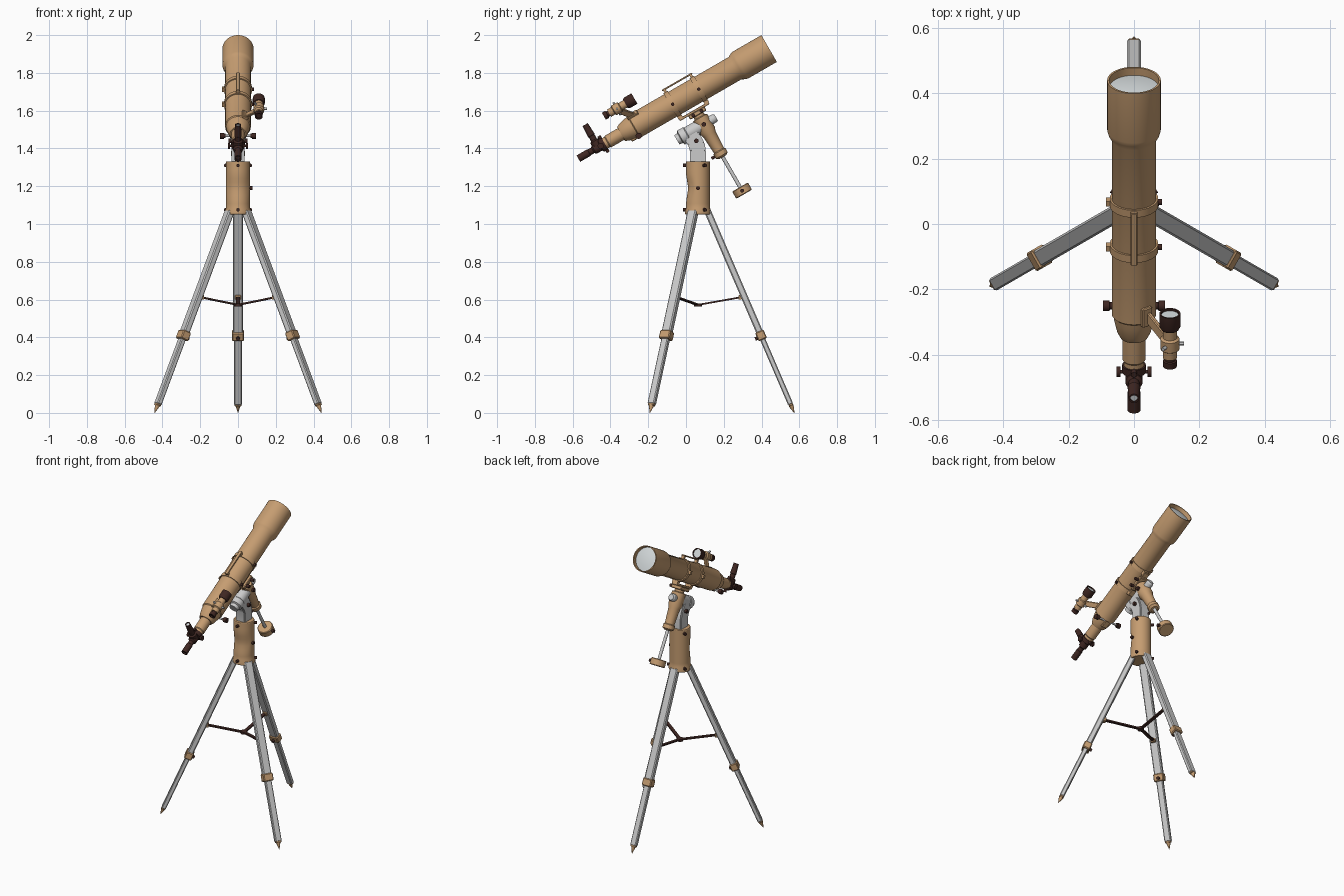
import bpy, bmesh, math
from mathutils import Vector, Matrix

def material(name, rgb):
    m = bpy.data.materials.new(name)
    m.diffuse_color = (*rgb, 1)
    return m

TAN = material("warm tan", (0.56, 0.335, 0.165))
DARK = material("dark brown", (0.05, 0.02, 0.016))
GREY = material("light grey metal", (0.60, 0.60, 0.60))
GLASS = material("lens glass", (0.66, 0.70, 0.71))

# Tilted optical frame: s runs back from the front rim, p is perpendicular (upward)
O = Vector((0, 0.44, 1.929))
BACK = Vector((0, -math.cos(math.radians(30)), -0.5))
UP = Vector((0, -0.5, math.cos(math.radians(30))))
X = Vector((1, 0, 0))
Z = Vector((0, 0, 1))

def P(x, s, p):
    return O + X * x + BACK * s + UP * p

def finish(name, bm, mat):
    bmesh.ops.remove_doubles(bm, verts=bm.verts, dist=1e-6)
    bmesh.ops.recalc_face_normals(bm, faces=bm.faces)
    me = bpy.data.meshes.new(name)
    bm.to_mesh(me)
    bm.free()
    me.materials.append(mat)
    ob = bpy.data.objects.new(name, me)
    bpy.context.collection.objects.link(ob)
    return ob

def lathe(name, origin, axis, profile, mat, seg=40):
    """Revolve (radius, height) points round an axis."""
    bm = bmesh.new()
    q = axis.to_track_quat('Z', 'Y')
    vs = [bm.verts.new(origin + q @ Vector((r, 0, h))) for r, h in profile]
    es = [bm.edges.new(e) for e in zip(vs, vs[1:])]
    bmesh.ops.spin(bm, geom=vs + es, cent=origin, axis=axis, angle=2 * math.pi, steps=seg, use_merge=True)
    return finish(name, bm, mat)

def rod(name, a, b, r, mat, r2=None, seg=24):
    d = b - a
    return lathe(name, a, d.normalized(), [(0, 0), (r, 0), (r if r2 is None else r2, d.length), (0, d.length)], mat, seg)

def beam(name, a, b, side, w, t, mat, bevel=0.0):
    """Box from a to b, w wide along side and t thick."""
    d = (b - a).normalized()
    side = (side - d * side.dot(d)).normalized()
    rot = Matrix((side, d.cross(side), d)).transposed().to_4x4()
    bm = bmesh.new()
    bmesh.ops.create_cube(bm, size=1, matrix=Matrix.Translation((a + b) / 2) @ rot @ Matrix.Diagonal((w, t, (b - a).length, 1)))
    if bevel:
        bmesh.ops.bevel(bm, geom=bm.edges[:], offset=bevel, segments=1, affect='EDGES')
    return finish(name, bm, mat)

# Main tube, open dew shield and rear cell
lathe("main_tube", O, BACK, [(0, 0.03), (0.075, 0.03), (0.076, 0), (0.082, 0), (0.082, 0.175), (0.078, 0.19),
      (0.068, 0.208), (0.068, 0.825), (0.063, 0.83), (0.060, 0.85), (0.052, 0.885), (0.042, 0.905), (0, 0.905)], TAN, 64)
lathe("front_lens", O, BACK, [(0, 0.018), (0.04, 0.02), (0.0755, 0.026), (0, 0.029)], GLASS, 64)
lathe("focuser_tube", O, BACK, [(0, 0.88), (0.035, 0.88), (0.035, 0.985), (0.031, 0.99), (0.031, 1.02), (0, 1.02)], TAN)

# Focuser pinion and knobs
beam("focuser_rack_box", P(0, 0.80, -0.048), P(0, 0.875, -0.048), X, 0.04, 0.035, TAN, 0.004)
rod("focuser_shaft", P(-0.08, 0.829, -0.055), P(0.08, 0.829, -0.055), 0.006, GREY)
for k in (-1, 1):
    lathe("focuser_knob", P(0.066 * k, 0.829, -0.055), X * k,
          [(0, 0), (0.011, 0), (0.011, 0.008), (0.016, 0.009), (0.016, 0.029), (0, 0.029)], DARK)

# Eyepiece holder with straight and upright barrels
lathe("eyepiece_holder", O, BACK, [(0, 1.005), (0.036, 1.005), (0.036, 1.03), (0.026, 1.035), (0.026, 1.07),
      (0.017, 1.078), (0.017, 1.10), (0.0195, 1.102), (0.0195, 1.166), (0.013, 1.166), (0.012, 1.158), (0, 1.158)], DARK)
lathe("upright_eyepiece", P(0, 1.045, 0), UP, [(0, 0), (0.026, 0), (0.026, 0.038), (0.017, 0.045), (0.017, 0.07),
      (0.0195, 0.072), (0.016, 0.138), (0.011, 0.138), (0.011, 0.132), (0, 0.132)], DARK)
rod("eyepiece_glass", P(0, 1.045, 0.13), P(0, 1.045, 0.134), 0.0108, GLASS)
for k in (-1, 1):
    rod("holder_screw", P(0.02 * k, 1.03, 0), P(0.048 * k, 1.03, 0), 0.006, DARK)
    rod("holder_screw_head", P(0.042 * k, 1.03, 0), P(0.054 * k, 1.03, 0), 0.016, DARK)
    rod("clamp_screw", P(0, 1.012, 0.03 * k), P(0, 1.012, 0.05 * k), 0.009, DARK)

# Finder scope and its bracket
F = P(0.11, 0.75, 0.127)
lathe("finder_front", F, BACK, [(0, 0.012), (0.027, 0.012), (0.027, 0), (0.032, 0), (0.032, 0.045), (0.027, 0.055), (0, 0.055)], DARK)
rod("finder_lens", F + BACK * 0.007, F + BACK * 0.011, 0.0268, GLASS)
lathe("finder_body", F, BACK, [(0, 0.052), (0.022, 0.052), (0.022, 0.085), (0.029, 0.09), (0.029, 0.125),
      (0.022, 0.13), (0.022, 0.155), (0, 0.155)], TAN)
lathe("finder_eyepiece", F, BACK, [(0, 0.15), (0.016, 0.15), (0.016, 0.165), (0.021, 0.167), (0.021, 0.187),
      (0.014, 0.187), (0.014, 0.18), (0, 0.18)], DARK)
beam("finder_bracket", P(0.038, 0.80, 0.05), P(0.10, 0.852, 0.115), BACK, 0.035, 0.014, TAN, 0.003)
beam("finder_foot", P(0.038, 0.77, 0.057), P(0.038, 0.835, 0.057), Vector((0.8, 0, 0)) + UP * -0.55, 0.035, 0.016, TAN, 0.003)
for a in (0, 120, 240):
    d = X * math.cos(math.radians(a)) + UP * math.sin(math.radians(a))
    rod("finder_screw", F + BACK * 0.107 + d * 0.025, F + BACK * 0.107 + d * 0.043, 0.006, GREY, seg=12)

# Tube rings, carrying handle and dovetail
for s in (0.43, 0.59):
    lathe("tube_ring", O, BACK, [(0.066, s - 0.013), (0.074, s - 0.013), (0.074, s + 0.013), (0.066, s + 0.013), (0.066, s - 0.013)], TAN, 64)
    beam("handle_post", P(0, s, 0.07), P(0, s, 0.09), X, 0.02, 0.014, TAN)
    beam("ring_foot", P(0, s, -0.07), P(0, s, -0.086), X, 0.04, 0.026, TAN)
    beam("ring_hinge", P(-0.079, s, -0.012), P(-0.079, s, 0.012), X, 0.014, 0.018, TAN)
    rod("ring_knob", P(0.072, s, 0), P(0.086, s, 0), 0.009, DARK, seg=16)
beam("carry_handle", P(0, 0.418, 0.09), P(0, 0.602, 0.09), X, 0.02, 0.009, TAN, 0.002)
beam("dovetail_bar", P(0, 0.42, -0.09), P(0, 0.60, -0.09), X, 0.04, 0.014, TAN, 0.002)
beam("saddle", P(0, 0.45, -0.106), P(0, 0.55, -0.106), X, 0.075, 0.024, TAN, 0.004)
for s in (0.475, 0.525):
    rod("saddle_knob", P(0.03, s, -0.106), P(0.06, s, -0.106), 0.010, DARK, seg=16)

# Declination housing, counterweight shaft and weight
D = P(0, 0.50, 0)
DOWN = -UP
lathe("declination_housing", D, DOWN, [(0, 0.11), (0.03, 0.11), (0.03, 0.13), (0.043, 0.135), (0.044, 0.215), (0.036, 0.235),
      (0.03, 0.335), (0.036, 0.34), (0.036, 0.365), (0.022, 0.375), (0, 0.375)], TAN)
rod("declination_screw", P(0.025, 0.50, -0.175), P(0.056, 0.50, -0.175), 0.012, DARK)
rod("housing_screw", P(0, 0.51, -0.352), P(0, 0.555, -0.352), 0.008, DARK)
rod("counterweight_shaft", P(0, 0.50, -0.36), P(0, 0.50, -0.60), 0.010, GREY)
lathe("counterweight", D, DOWN, [(0, 0.558), (0.044, 0.558), (0.048, 0.562), (0.048, 0.598), (0.044, 0.602), (0, 0.602)], TAN)
rod("counterweight_screw", P(0.04, 0.50, -0.58), P(0.062, 0.50, -0.58), 0.010, DARK)

# Polar axis head and grey neck
lathe("polar_housing", P(0, 0, -0.175), BACK, [(0, 0.50), (0.038, 0.50), (0.038, 0.60), (0.042, 0.605), (0.042, 0.64),
      (0.03, 0.645), (0.028, 0.665), (0, 0.665)], GREY)
lathe("polar_cap", P(0, 0, -0.175), BACK, [(0, 0.425), (0.018, 0.425), (0.024, 0.435), (0.024, 0.47), (0, 0.47)], GREY)
bm = bmesh.new()
outline = [(0.022, 1.30), (0.105, 1.30), (0.105, 1.39), (0.098, 1.43), (0.075, 1.475), (0.045, 1.51), (-0.03, 1.47), (0.01, 1.42), (0.022, 1.39)]
face = bm.faces.new([bm.verts.new((-0.035, y, z)) for y, z in outline])
ext = bmesh.ops.extrude_face_region(bm, geom=[face])
bmesh.ops.translate(bm, vec=(0.07, 0, 0), verts=[v for v in ext["geom"] if isinstance(v, bmesh.types.BMVert)])
bmesh.ops.bevel(bm, geom=bm.edges[:], offset=0.006, segments=2, affect='EDGES')
finish("mount_neck", bm, GREY)
rod("latitude_bolt", Vector((-0.05, 0.055, 1.44)), Vector((0.05, 0.055, 1.44)), 0.012, DARK)

# Pier with shallow hollow in the front
C = Vector((0, 0.0635, 0))
heights = [1.085 + 0.0225 * i for i in range(11)]
pier = lathe("pier", C, Z, [(0, 1.05), (0.066, 1.05), (0.069, 1.055), (0.069, 1.07), (0.0635, 1.085)] +
             [(0.0635, h) for h in heights[1:]] + [(0.0635, 1.328), (0.061, 1.332), (0, 1.332)], TAN, 48)
for v in pier.data.vertices:
    dip = 1 - abs(v.co.z - 1.19) / 0.075
    if dip > 0 and v.co.y < C.y:
        v.co.y += 0.012 * dip * min(1, (C.y - v.co.y) / 0.04)
for a in (30, 150, 270):
    d = Vector((math.cos(math.radians(a)), math.sin(math.radians(a)), 0))
    for z in (1.075, 1.31):
        rod("pier_screw", C + Z * z + d * 0.06, C + Z * z + d * 0.08, 0.009, DARK, seg=16)
rod("pier_side_knob", C + Vector((0.06, 0, 1.19)), C + Vector((0.076, 0, 1.19)), 0.010, DARK)

# Three legs, clamps, pointed feet and spreader
for name, a in (("back", 90), ("left", 210), ("right", 330)):
    d = Vector((math.cos(math.radians(a)), math.sin(math.radians(a)), 0))
    side = Z.cross(d)
    def L(z):
        return C + d * (0.05 + 0.46 * (1 - z / 1.07)) + Z * z
    inward = (-d - Z * 0.43).normalized()
    beam(name + "_leg_upper", L(1.07), L(0.40), side, 0.054, 0.036, GREY, 0.006)
    beam(name + "_leg_lower", L(0.42), L(0.045), side, 0.042, 0.028, GREY, 0.005)
    beam(name + "_leg_clamp", L(0.432), L(0.388), side, 0.064, 0.048, TAN, 0.005)
    rod(name + "_clamp_knob", L(0.405) + inward * 0.02, L(0.405) + inward * 0.036, 0.010, DARK, seg=16)
    beam(name + "_foot_collar", L(0.055), L(0.038), side, 0.036, 0.024, TAN, 0.003)
    rod(name + "_foot_tip", L(0.04), L(0), 0.014, TAN, 0.001, 16)
    hinge = L(0.62) + inward * 0.022
    beam(name + "_spreader_hinge", hinge + Z * 0.012, hinge - Z * 0.012, side, 0.03, 0.016, TAN, 0.002)
    beam(name + "_spreader_arm", hinge, C + Z * 0.572, side, 0.02, 0.009, DARK)
rod("spreader_hub", C + Z * 0.564, C + Z * 0.58, 0.02, DARK)

# Smooth round parts while keeping hard edges
bpy.ops.object.select_all(action='SELECT')
bpy.context.view_layer.objects.active = pier
bpy.ops.object.shade_smooth_by_angle(angle=math.radians(30))
